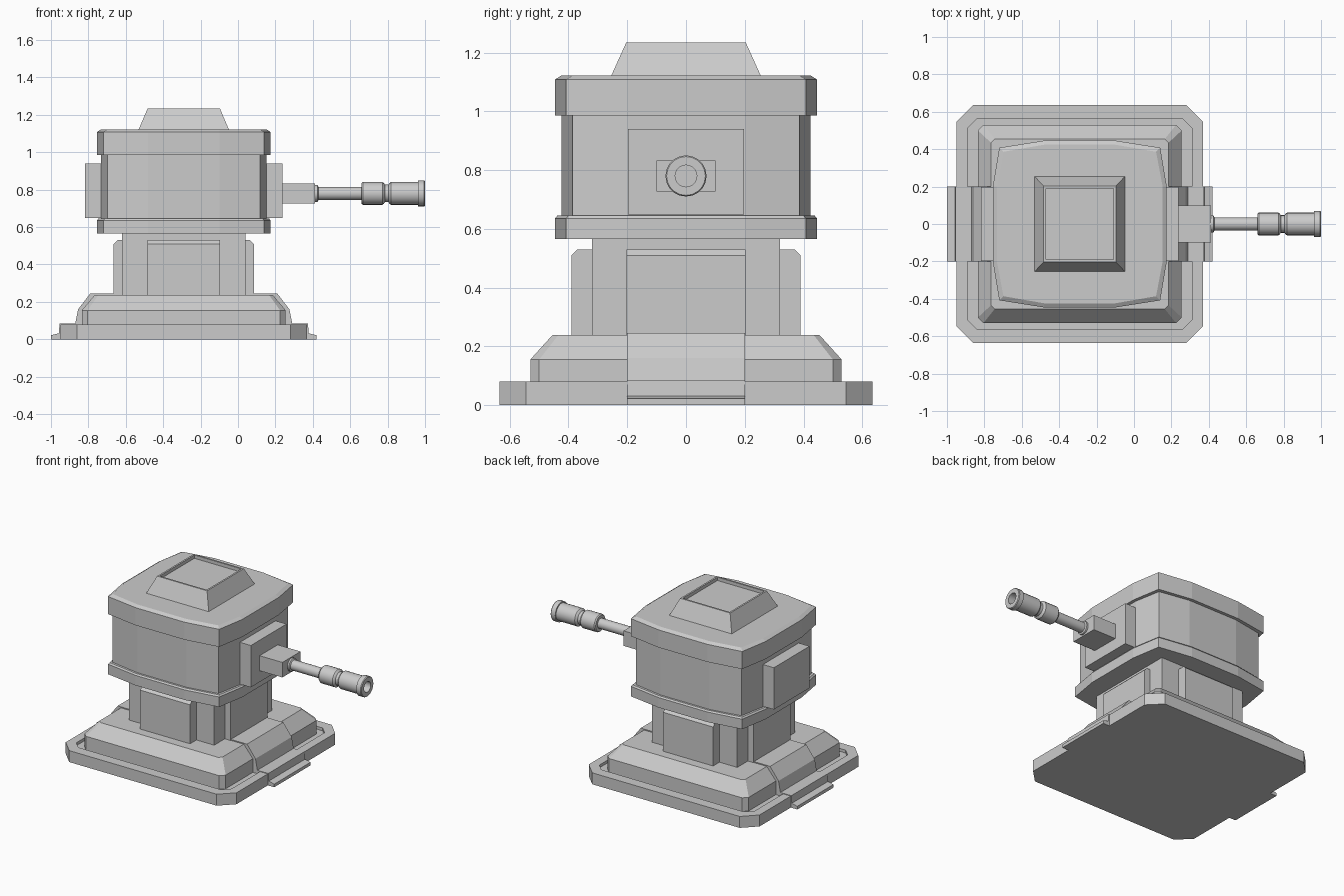
import bpy, bmesh
from math import cos, sin, pi, radians

if "Cube" in bpy.data.objects:
    bpy.data.objects.remove(bpy.data.objects["Cube"])

CX = -0.29   # turret axis


def loft(name, rings, cap=True):
    """Skin a list of equally sized closed rings and cap the ends."""
    bm = bmesh.new()
    vr = [[bm.verts.new(p) for p in ring] for ring in rings]
    n = len(vr[0])
    for a, b in zip(vr, vr[1:]):
        for i in range(n):
            j = (i + 1) % n
            bm.faces.new((a[i], a[j], b[j], b[i]))
    if cap:
        bm.faces.new(vr[0][::-1])
        bm.faces.new(vr[-1])
    bmesh.ops.recalc_face_normals(bm, faces=bm.faces)
    me = bpy.data.meshes.new(name)
    bm.to_mesh(me)
    bm.free()
    ob = bpy.data.objects.new(name, me)
    bpy.context.collection.objects.link(ob)
    return ob


def rect(hx, hy, z):
    return [(CX + sx * hx, sy * hy, z)
            for sx, sy in ((1, -1), (1, 1), (-1, 1), (-1, -1))]


def cut_rect(hx, hy, c, z):
    """Rectangle with chamfered corners."""
    q = [(hx - c, -hy), (hx, -hy + c), (hx, hy - c), (hx - c, hy),
         (-hx + c, hy), (-hx, hy - c), (-hx, -hy + c), (-hx + c, -hy)]
    return [(CX + x, y, z) for x, y in q]


def drum(d, z):
    """Bulging twelve-sided turret outline, inset by d."""
    q = [(0.465, 0.2), (0.43, 0.408), (0.19, 0.446)]
    q = [(x - d, y - (d if i else 0)) for i, (x, y) in enumerate(q)]
    q[2] = (0.19, q[2][1])
    half = q + [(-x, y) for x, y in reversed(q)]
    return [(CX + x, y, z) for x, y in half + [(-x, -y) for x, y in half]]


def box(name, x0, x1, y0, y1, z0, z1):
    return loft(name, [[(x0, y0, z), (x1, y0, z), (x1, y1, z), (x0, y1, z)]
                       for z in (z0, z1)])


# Base plate with sunken groove and bevelled plinth
loft("base", [
    cut_rect(0.66, 0.635, 0.09, 0),
    cut_rect(0.66, 0.635, 0.09, 0.08),
    cut_rect(0.60, 0.563, 0.05, 0.08),
    cut_rect(0.60, 0.563, 0.05, 0.06),
    cut_rect(0.545, 0.53, 0.03, 0.06),
    cut_rect(0.545, 0.53, 0.03, 0.155),
    cut_rect(0.475, 0.455, 0.02, 0.238)])

# Raised strip running over the base from side to side
prof = [(0.71, 0), (0.71, 0.022), (0.668, 0.032), (0.664, 0.084),
        (0.58, 0.084), (0.565, 0.16), (0.50, 0.245)]
prof += [(-x, z) for x, z in reversed(prof)]
loft("base_strip", [[(CX + x, y, z) for x, z in prof] for y in (-0.2, 0.2)])

# Column and its four bevelled panels
loft("column", [rect(0.33, 0.32, z) for z in (0.22, 0.58)])
for s, side in ((1, "right"), (-1, "left")):
    px = [(0.32, 0.22), (0.375, 0.22), (0.375, 0.51), (0.355, 0.53), (0.32, 0.53)]
    loft(side + "_column_panel",
         [[(CX + s * x, y, z) for x, z in px] for y in (-0.203, 0.203)])
for s, side in ((1, "back"), (-1, "front")):
    py = [(0.31, 0.22), (0.39, 0.22), (0.39, 0.51), (0.37, 0.53), (0.31, 0.53)]
    loft(side + "_column_panel",
         [[(CX + x, s * y, z) for y, z in py] for x in (-0.193, 0.193)])

# Turret body with lower and upper collars
loft("turret_body", [
    drum(0, 0.565), drum(0, 0.635), drum(0.008, 0.645), drum(0.022, 0.645),
    drum(0.022, 0.985), drum(0, 0.985), drum(0, 1.108), drum(0.022, 1.122)])

# Roof hatch with shallow recess
loft("roof_hatch", [
    rect(0.243, 0.256, 1.118), rect(0.193, 0.203, 1.235),
    rect(0.181, 0.191, 1.235), rect(0.181, 0.191, 1.212)])

# Side boxes and gun mount
for s, side in ((1, "right"), (-1, "left")):
    a, b = sorted((CX + s * 0.42, CX + s * 0.527))
    box(side + "_side_box", a, b, -0.197, 0.197, 0.648, 0.94)
box("gun_mount", 0.22, 0.413, -0.1, 0.1, 0.727, 0.832)

# Barrel turned around the x axis, with open bore
turned = [(0.40, 0.045), (0.425, 0.045), (0.43, 0.035), (0.66, 0.035),
          (0.66, 0.055), (0.668, 0.061), (0.772, 0.061), (0.78, 0.055),
          (0.785, 0.047), (0.805, 0.047), (0.81, 0.055), (0.818, 0.061),
          (0.962, 0.061), (0.962, 0.07), (0.995, 0.07), (1.0, 0.066),
          (1.0, 0.037), (0.93, 0.037)]
N = 20
barrel = loft("barrel", [[(x, r * cos(2 * pi * i / N), 0.78 + r * sin(2 * pi * i / N))
                          for i in range(N)] for x, r in turned])
bpy.context.view_layer.objects.active = barrel
barrel.select_set(True)
bpy.ops.object.shade_smooth_by_angle(angle=radians(30))
